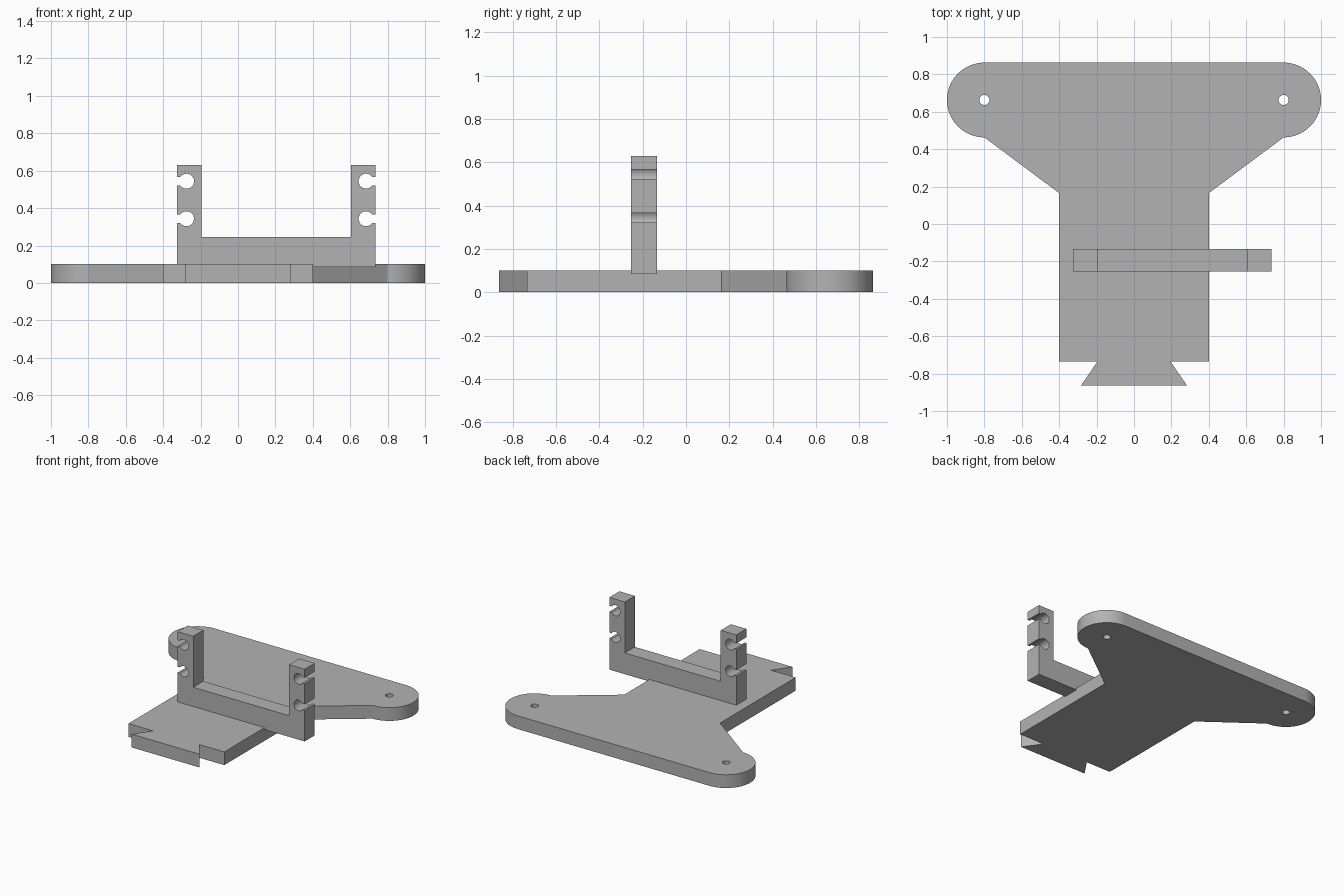
import bpy
import bmesh
from math import sin, cos, pi, asin, radians

cube = bpy.data.objects.get("Cube")
if cube:
    bpy.data.objects.remove(cube, do_unlink=True)

grey = bpy.data.materials.new("plain grey")
grey.use_nodes = True
grey.diffuse_color = (0.45, 0.45, 0.45, 1)
grey.node_tree.nodes["Principled BSDF"].inputs["Base Color"].default_value = grey.diffuse_color


def arc(cx, cy, r, start, end, steps):
    """Points along an arc, angles in radians."""
    angles = [start + (end - start) * i / steps for i in range(steps + 1)]
    return [(cx + r * cos(a), cy + r * sin(a)) for a in angles]


def mirrored(half):
    """Close a half outline by mirroring it across the vertical axis."""
    return half + [(-x, y) for x, y in reversed(half)]


def extruded(name, outlines, thickness, location, rotation=(0, 0, 0)):
    """Extrude a flat outline, with inner outlines as holes, into a mesh."""
    curve = bpy.data.curves.new(name, "CURVE")
    curve.dimensions = "2D"
    curve.fill_mode = "BOTH"
    curve.extrude = thickness / 2
    for points in outlines:
        spline = curve.splines.new("POLY")
        spline.points.add(len(points) - 1)
        for p, (x, y) in zip(spline.points, points):
            p.co = (x, y, 0, 1)
        spline.use_cyclic_u = True
    obj = bpy.data.objects.new(name, curve)
    bpy.context.collection.objects.link(obj)
    obj.location = location
    obj.rotation_euler = rotation
    bpy.ops.object.select_all(action="DESELECT")
    obj.select_set(True)
    bpy.context.view_layer.objects.active = obj
    bpy.ops.object.convert(target="MESH")
    obj = bpy.context.object
    obj.name = name

    # Weld caps to walls
    bm = bmesh.new()
    bm.from_mesh(obj.data)
    bmesh.ops.remove_doubles(bm, verts=bm.verts, dist=0.0001)
    bmesh.ops.recalc_face_normals(bm, faces=bm.faces)
    bm.to_mesh(obj.data)
    bm.free()
    obj.data.materials.clear()
    obj.data.materials.append(grey)
    bpy.ops.object.shade_smooth_by_angle(angle=radians(30))
    return obj


# Base plate: dovetail tongue, straight body, flared shoulders and round ears
ear_x, ear_y = 0.8, 0.663
plate_half = [(0.283, -0.863), (0.195, -0.735), (0.4, -0.735), (0.4, 0.165)]
plate_half += arc(ear_x, ear_y, 0.2, -pi / 2, pi / 2, 32)
holes = [arc(s * ear_x, ear_y, 0.027, 0, 2 * pi, 24)[:-1] for s in (-1, 1)]
extruded("base_plate", [mirrored(plate_half)] + holes, 0.1, (0, 0, 0.05))

# Upright bracket: crossbar with two posts, each with two open round clips
outer, inner, top = 0.53, 0.4, 0.63
clip_x, clip_r, slot = 0.48, 0.04, 0.022
throat = asin(slot / clip_r)
bracket_half = [(outer, 0.085)]
for clip_z in (0.343, 0.544):
    bracket_half.append((outer, clip_z - slot))
    bracket_half += arc(clip_x, clip_z, clip_r, -throat, throat - 2 * pi, 28)
    bracket_half.append((outer, clip_z + slot))
bracket_half += [(outer, top), (inner, top), (inner, 0.245)]
extruded("clip_bracket", [mirrored(bracket_half)], 0.12,
         (0.205, -0.195, 0), (pi / 2, 0, 0))
